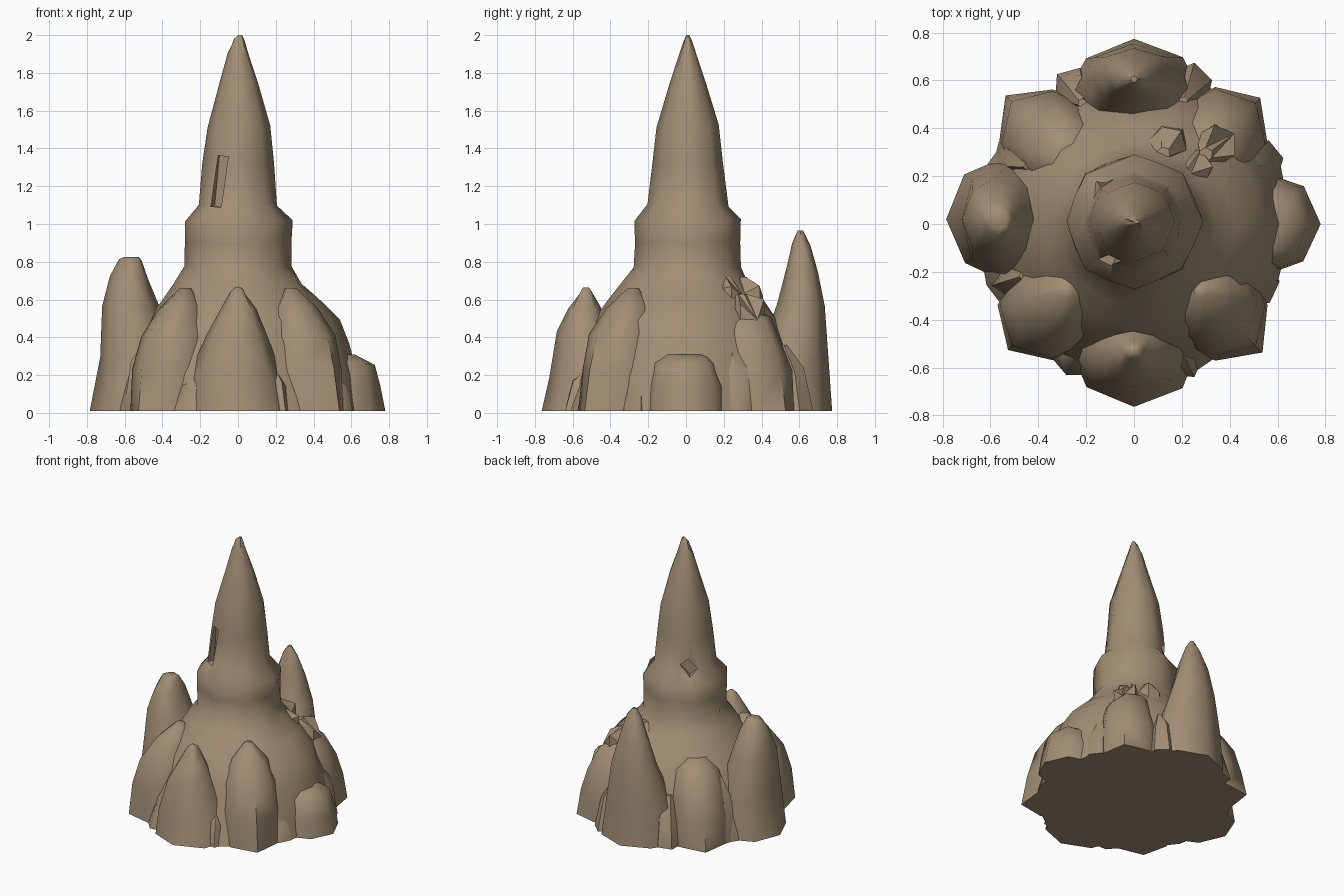
import bpy, bmesh, math, random
from mathutils import Vector

if "Cube" in bpy.data.objects:
    bpy.data.objects.remove(bpy.data.objects["Cube"])

random.seed(11)
rock = bpy.data.materials.new("brown_rock")
rock.diffuse_color = (0.36, 0.27, 0.175, 1)
rock.use_nodes = True
rock.node_tree.nodes["Principled BSDF"].inputs["Base Color"].default_value = rock.diffuse_color


def finish(name, bm, angle):
    bmesh.ops.recalc_face_normals(bm, faces=bm.faces)
    me = bpy.data.meshes.new(name)
    bm.to_mesh(me)
    bm.free()
    ob = bpy.data.objects.new(name, me)
    bpy.context.collection.objects.link(ob)
    me.materials.append(rock)
    bpy.ops.object.select_all(action='DESELECT')
    ob.select_set(True)
    bpy.context.view_layer.objects.active = ob
    bpy.ops.object.shade_smooth_by_angle(angle=math.radians(angle))
    return ob


def loft(name, rows, sides=8, turn=0.0, rough=0.0, angle=60, shape=None):
    """Stack of polygon rings; each row is (z, centre x, centre y, radius x, radius y).
    shape(z, i) optionally scales the radius of corner i."""
    bm = bmesh.new()
    rings = []
    for k, (z, cx, cy, rx, ry) in enumerate(rows):
        ring = []
        for i in range(sides):
            a = turn + 2 * math.pi * i / sides
            j = 1 + random.uniform(-rough, rough)
            if shape:
                j *= shape(z, i)
            dz = random.uniform(-rough, rough) * 0.5 if 0 < k < len(rows) - 1 else 0
            ring.append(bm.verts.new((cx + rx * j * math.cos(a), cy + ry * j * math.sin(a), z + dz)))
        rings.append(ring)
    for lo, hi in zip(rings, rings[1:]):
        for i in range(sides):
            n = (i + 1) % sides
            # alternate the diagonal for a craggy surface
            if i % 2:
                bm.faces.new((lo[i], lo[n], hi[n]))
                bm.faces.new((lo[i], hi[n], hi[i]))
            else:
                bm.faces.new((lo[i], lo[n], hi[i]))
                bm.faces.new((lo[n], hi[n], hi[i]))
    bm.faces.new(rings[0][::-1])
    bm.faces.new(rings[-1])
    return finish(name, bm, angle)


def octagonal(z, i):
    """Pull every second corner onto the octagon above the mound."""
    return 0.935 if z > 0.75 and i % 2 else 1.0


# Broad mound flowing into the collar and the tapering spire
core = loft("mound_and_spire", [
    (.01, 0, 0, .66, .66), (.2, 0, 0, .62, .60), (.36, .02, 0, .56, .54), (.49, .02, 0, .51, .485),
    (.6, .01, 0, .41, .41), (.69, 0, 0, .335, .335), (.77, 0, .01, .285, .285),
    (.9, 0, .01, .285, .28), (1.02, 0, .01, .285, .282), (1.1, 0, .01, .208, .212),
    (1.32, 0, .01, .19, .185), (1.52, .005, .01, .165, .165), (1.75, .005, .01, .102, .095),
    (1.9, .0, .01, .055, .045), (1.97, .004, .01, .03, .022), (2.0, .012, .01, .01, .008)],
    16, rough=.018, angle=50, shape=octagonal)


def cut(target, name, loc, size, rot):
    """Carve a hidden box out of the target."""
    bpy.ops.mesh.primitive_cube_add(size=1, location=loc, rotation=rot)
    box = bpy.context.object
    box.name, box.scale = name, size
    box.hide_render = True
    box.hide_set(True)
    mod = target.modifiers.new(name, 'BOOLEAN')
    mod.operation, mod.object, mod.solver = 'DIFFERENCE', box, 'EXACT'


# Narrow niche in the front and a notch at the back of the spire
cut(core, "niche_cutter", (-.105, -.165, 1.225), (.06, .10, .27), (0, math.radians(6), math.radians(-25)))
cut(core, "notch_cutter", (-.14, .165, 1.13), (.07, .07, .10), (0, math.radians(40), math.radians(35)))

# Four pinnacles and feet on the main axes
loft("left_pinnacle", [(.01, -.53, .02, .25, .26), (.3, -.54, .02, .195, .23), (.58, -.57, .02, .145, .17),
                       (.72, -.575, .02, .10, .12), (.81, -.57, .02, .06, .065), (.825, -.565, .02, .04, .04)],
     8, rough=.03)
loft("back_pinnacle", [(.01, 0, .52, .29, .25), (.28, 0, .56, .24, .19), (.56, 0, .61, .17, .125),
                       (.75, 0, .615, .115, .085), (.9, 0, .61, .055, .048), (.965, 0, .605, .014, .014)],
     8, turn=math.pi / 2, rough=.03)
loft("front_pinnacle", [(.01, 0, -.49, .28, .27), (.2, -.01, -.5, .25, .22), (.42, -.01, -.54, .16, .14),
                        (.55, 0, -.54, .095, .085), (.64, 0, -.53, .04, .035), (.665, 0, -.53, .015, .015)],
     8, turn=math.pi / 2, rough=.03)
loft("right_foot", [(.01, .53, 0, .25, .22), (.14, .53, 0, .22, .21), (.265, .54, -.01, .185, .17),
                    (.31, .50, -.01, .12, .12)], 8, rough=.03)


def buttress(name, sx, sy, peak, crown):
    """Corner lobe with a squared foot, leaning in towards the column."""
    d = Vector((sx, sy))
    rows = []
    for t, off, r in ((0, .34, .225), (.35, .34, .215), (.62, .33, .185), (.85, .305, .115 + crown),
                      (1, .28, .03 + crown)):
        c = d * off
        rows.append((.01 + t * (peak - .01), c.x, c.y, r, r))
    # the outer corner reaches further than the others near the ground
    return loft(name, rows, 8, turn=math.atan2(sy, sx), rough=.04,
                shape=lambda z, i: 1.2 - .3 * z if i == 0 else 1.0)


buttress("front_left_buttress", -1, -1, .66, 0)
buttress("front_right_buttress", 1, -1, .66, 0)
buttress("back_left_buttress", -1, 1, .56, .04)
buttress("back_right_buttress", 1, 1, .57, .03)

# Small spurs tucked between the larger lobes
spurs = [(.2, -.55, .24, .10), (-.24, -.55, .25, .10), (.51, -.25, .34, .10), (.53, .26, .36, .10),
         (-.51, -.24, .40, .10), (-.49, .27, .44, .10), (.23, .57, .36, .10), (-.24, .56, .34, .10)]
for k, (x, y, h, r) in enumerate(spurs):
    loft("spur_%d" % (k + 1), [(.01, x, y, r, r), (h * .6, x * .97, y * .97, r * .75, r * .75),
                               (h, x * .9, y * .9, r * .2, r * .2)], 6, turn=k * 1.1, rough=.08, angle=45)

# Ragged shelves below the collar at the back right
for k, (x, y, z) in enumerate([(.24, .24, .64), (.14, .33, .64), (.34, .33, .55)]):
    loft("shelf_%d" % (k + 1), [(z - .16, x, y, .09, .09), (z, x, y, .085, .085),
                                (z + .08, x * .88, y * .88, .03, .03)], 6, turn=k * .8, rough=.12, angle=35)
